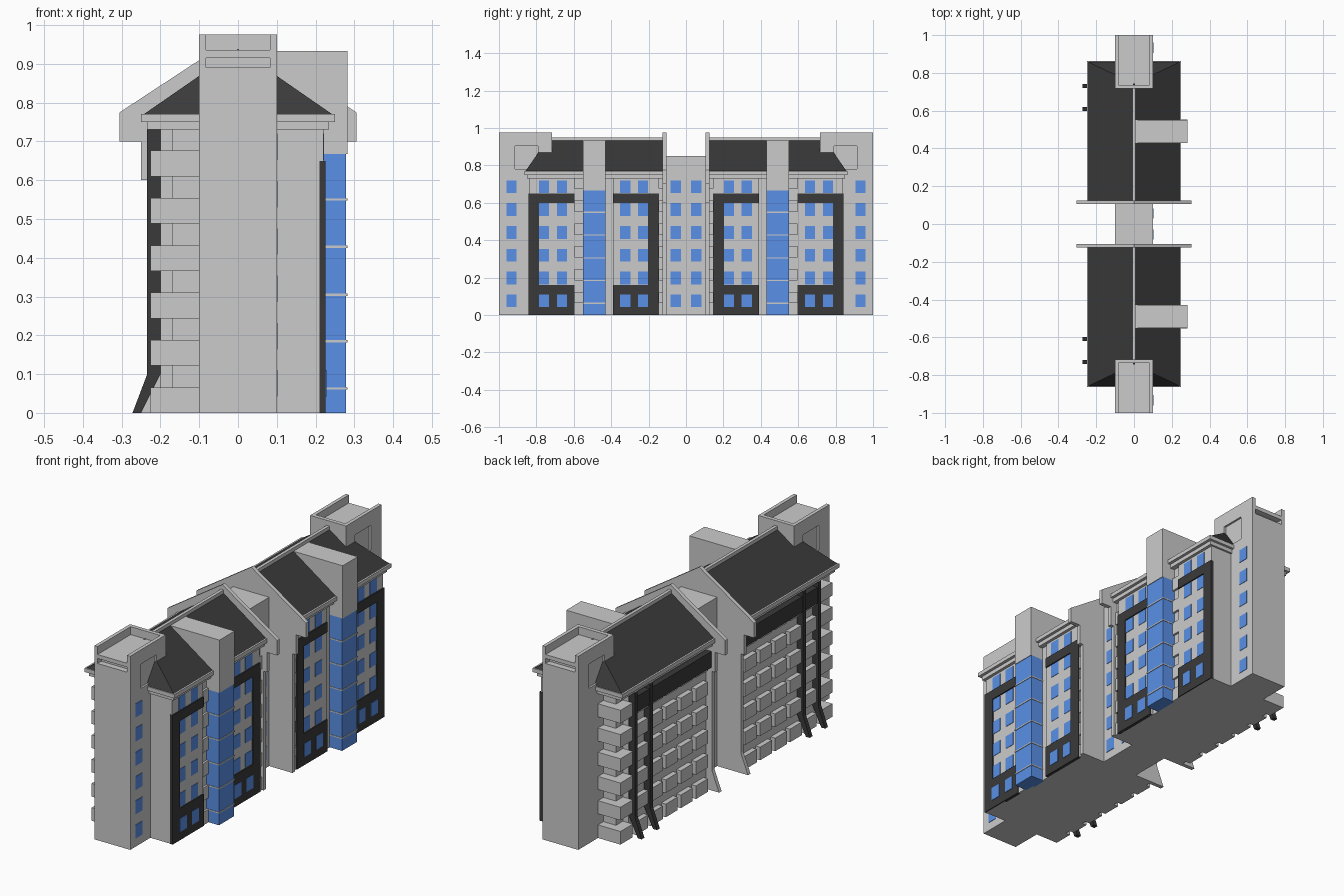
import bpy

def material(name, rgb):
    m = bpy.data.materials.new(name)
    m.diffuse_color = (*rgb, 1)
    return m

DARK = material("dark_cladding", (0.042, 0.042, 0.042))
BLUE = material("blue_glass", (0.1, 0.28, 0.8))

def make(name, verts, faces, mat=None, mirror=True):
    me = bpy.data.meshes.new(name)
    me.from_pydata(verts, [], faces)
    ob = bpy.data.objects.new(name, me)
    bpy.context.collection.objects.link(ob)
    if mat:
        me.materials.append(mat)
    if mirror:  # both halves are mirrored across y = 0
        mod = ob.modifiers.new("mirror", 'MIRROR')
        mod.use_axis = (False, True, False)
        mod.use_mirror_merge = False
    return ob

def boxes(name, items, mat=None, mirror=True):
    """Each item is x0, x1, y0, y1, z0, z1."""
    v, f = [], []
    for x0, x1, y0, y1, z0, z1 in items:
        n = len(v)
        v += [(x, y, z) for z in (z0, z1) for x, y in ((x0, y0), (x1, y0), (x1, y1), (x0, y1))]
        f += [[n + i for i in q] for q in ((3, 2, 1, 0), (4, 5, 6, 7), (0, 1, 5, 4),
                                           (1, 2, 6, 5), (2, 3, 7, 6), (3, 0, 4, 7))]
    return make(name, v, f, mat, mirror)

def prism(name, pts, spans, mat=None):
    """Extrude an xz outline (counter-clockwise from the front) along y."""
    v, f, n = [], [], len(pts)
    for y0, y1 in spans:
        b = len(v)
        v += [(x, y, z) for y in (y0, y1) for x, z in pts]
        f += [[b + i for i in range(n)], [b + n + i for i in reversed(range(n))]]
        f += [[b + (i + 1) % n, b + i, b + n + i, b + n + (i + 1) % n] for i in range(n)]
    return make(name, v, f, mat)

FLOORS = [0.122 * i for i in range(6)]

# Main body, with the balcony corner set back
boxes("main_body", [(-0.20, 0.21, 0.11, 0.745, 0, 0.73),
                    (-0.17, 0.05, 0.70, 0.80, 0, 0.73),
                    (0.0, 0.22, 0.70, 0.84, 0, 0.73)])
boxes("facade_panel", [(0.15, 0.22, 0.145, 0.39, 0, 0.73), (0.15, 0.22, 0.595, 0.83, 0, 0.73)])

# Central link between the two halves
boxes("central_link", [(-0.1, 0.1, -0.12, 0.12, 0, 0.85)], mirror=False)

# Stepped eaves and hipped roof
boxes("eaves", [(-0.235, 0.235, 0.11, 0.85, 0.73, 0.75), (-0.25, 0.25, 0.11, 0.863, 0.75, 0.77)])
make("hipped_roof",
     [(-0.243, 0.115, 0.77), (0.243, 0.115, 0.77), (0.243, 0.858, 0.77), (-0.243, 0.858, 0.77),
      (0, 0.115, 0.938), (0, 0.742, 0.938)],
     [(3, 2, 1, 0), (0, 1, 4), (1, 2, 5, 4), (2, 3, 5), (3, 0, 4, 5)], DARK)
boxes("ridge_cap", [(-0.008, 0.008, 0.115, 0.73, 0.925, 0.95)])

# Gable cross walls with corbels, and a flared foot at the back
prism("gable_wall",
      [(-0.272, 0), (0.23, 0), (0.23, 0.60), (0.25, 0.60), (0.25, 0.70), (0.305, 0.70), (0.305, 0.775),
       (0, 0.975), (-0.305, 0.775), (-0.305, 0.70), (-0.25, 0.70), (-0.25, 0.60), (-0.232, 0.60),
       (-0.232, 0.10)], [(0.105, 0.125)])

# End tower: open roof terrace, slot and side niches are cut out
tower = boxes("end_tower", [(-0.1, 0.1, 0.717, 1.0, 0, 0.975)])
cutter = boxes("tower_cutter", [(-0.082, 0.082, 0.737, 1.1, 0.935, 1.1),
                                (-0.082, 0.082, 0.97, 1.1, 0.89, 0.915),
                                (0.09, 0.2, 0.79, 0.915, 0.78, 0.903),
                                (-0.2, -0.09, 0.79, 0.915, 0.78, 0.903)], mirror=False)
cutter.hide_render = True
cutter.hide_viewport = True
cut = tower.modifiers.new("cut", 'BOOLEAN')
cut.operation, cut.solver, cut.object = 'DIFFERENCE', 'EXACT', cutter
tower.modifiers.move(1, 0)

# Glazed stair bay with floor slabs and the block above it
boxes("glazed_bay", [(0.2, 0.279, 0.43, 0.55, 0, 0.667)], BLUE)
boxes("bay_slab", [(0.2, 0.282, 0.428, 0.552, z - 0.003, z + 0.003)
                   for z in (0.063, 0.185, 0.305, 0.428, 0.55)])
boxes("stair_head", [(0, 0.282, 0.43, 0.55, 0.667, 0.933), (0, 0.222, 0.43, 0.55, 0.65, 0.67)])

# Dark frames on the right facade
frames = []
for y0, y1, c0, c1 in ((0.145, 0.39, 0.145, 0.203), (0.595, 0.842, 0.785, 0.842)):
    frames += [(0.21, 0.226, y0, y1, 0, 0.16), (0.21, 0.226, y0, y1, 0.6, 0.65),
               (0.21, 0.226, c0, c1, 0.16, 0.6)]
boxes("dark_frame", frames, DARK)

# Windows on the facade, tower and link
windows = []
for i, z in enumerate(FLOORS):
    z0, z1 = z + 0.042, z + 0.11
    x = 0.228 if i == 0 else 0.222
    windows += [(0.2, x, y - 0.027, y + 0.027, z0, z1) for y in (0.23, 0.325, 0.663, 0.76)]
    windows += [(0.09, 0.102, y - 0.027, y + 0.027, z0, z1) for y in (0.055, 0.933)]
boxes("window", windows, BLUE)

# Balcony fronts on the back, wrapped corner balconies, small ledges beside the bays
balconies = []
for z in FLOORS:
    balconies += [(-0.225, -0.19, y - 0.047, y + 0.047, z, z + 0.066)
                  for y in (0.67, 0.553, 0.435, 0.315, 0.195)]
    balconies += [(-0.225, -0.1, 0.745, 0.843, z, z + 0.066)]
    balconies += [(0.2, 0.221, 0.55, 0.595, z, z + 0.066), (0.2, 0.221, 0.125, 0.145, z, z + 0.066)]
boxes("balcony_front", balconies)

# Dark band and flared downpipes on the back
boxes("back_band", [(-0.23, -0.19, 0.125, 0.74, 0.62, 0.70)], DARK)
prism("flared_downpipe", [(-0.272, 0), (-0.25, 0), (-0.20, 0.10), (-0.20, 0.73), (-0.234, 0.73),
                          (-0.234, 0.10)], [(0.597, 0.619), (0.719, 0.741)], DARK)
